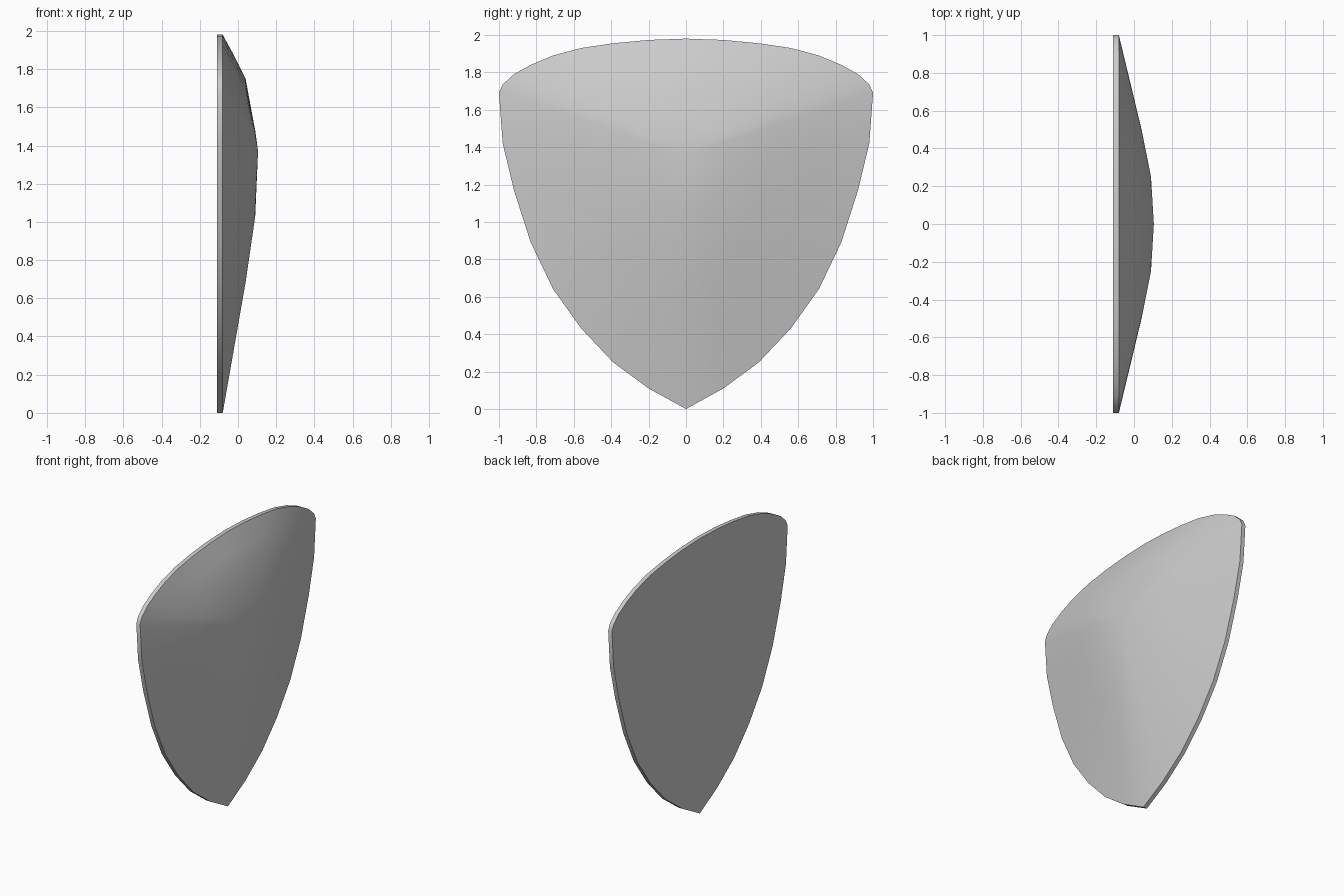
import bpy, bmesh, math

if "Cube" in bpy.data.objects:
    bpy.data.objects.remove(bpy.data.objects["Cube"])

# Half outline (y, z) from bottom tip up to the side corner, then over to top centre
lower = [(0, 0), (.2, .11), (.39, .25), (.56, .43), (.71, .64), (.83, .89),
         (.92, 1.17), (.98, 1.42), (1, 1.69)]
upper = [(.98, 1.735), (.92, 1.79), (.83, 1.84), (.71, 1.89), (.56, 1.93),
         (.39, 1.955), (.2, 1.973), (0, 1.98)]
half = [(y, z, False) for y, z in lower] + [(y, z, True) for y, z in upper]
outline = half + [(-y, z, up) for y, z, up in half[-2:0:-1]]

# Domed face rings: scale, scale toward the top edge, depth
PEAK_Z, PEAK_X = 1.37, .105
rings = [(1, 1, -.08), (.75, .82, -.02), (.5, .62, .04), (.25, .17, .09)]

bm = bmesh.new()


def ring(scale, top_scale, x):
    verts = []
    for y, z, up in outline:
        w = 1 - abs(y) if up else 0
        w = math.sqrt(w)
        s = scale + (top_scale - scale) * w
        verts.append(bm.verts.new((x, y * scale, PEAK_Z + (z - PEAK_Z) * s)))
    return verts


def bridge(a, b):
    n = len(a)
    for i in range(n):
        j = (i + 1) % n
        bm.faces.new((a[i], a[j], b[j], b[i]))


# Flat back and rim
back = ring(1, 1, -.11)
bm.faces.new(back)
last = back
# Domed front
for r in rings:
    current = ring(*r)
    bridge(last, current)
    last = current
peak = bm.verts.new((PEAK_X, 0, PEAK_Z))
for i in range(len(last)):
    bm.faces.new((last[i], last[(i + 1) % len(last)], peak))

bmesh.ops.recalc_face_normals(bm, faces=bm.faces)
mesh = bpy.data.meshes.new("shield")
bm.to_mesh(mesh)
bm.free()
shield = bpy.data.objects.new("shield", mesh)
bpy.context.collection.objects.link(shield)
bpy.context.view_layer.objects.active = shield
shield.select_set(True)
bpy.ops.object.shade_smooth_by_angle(angle=math.radians(40))
